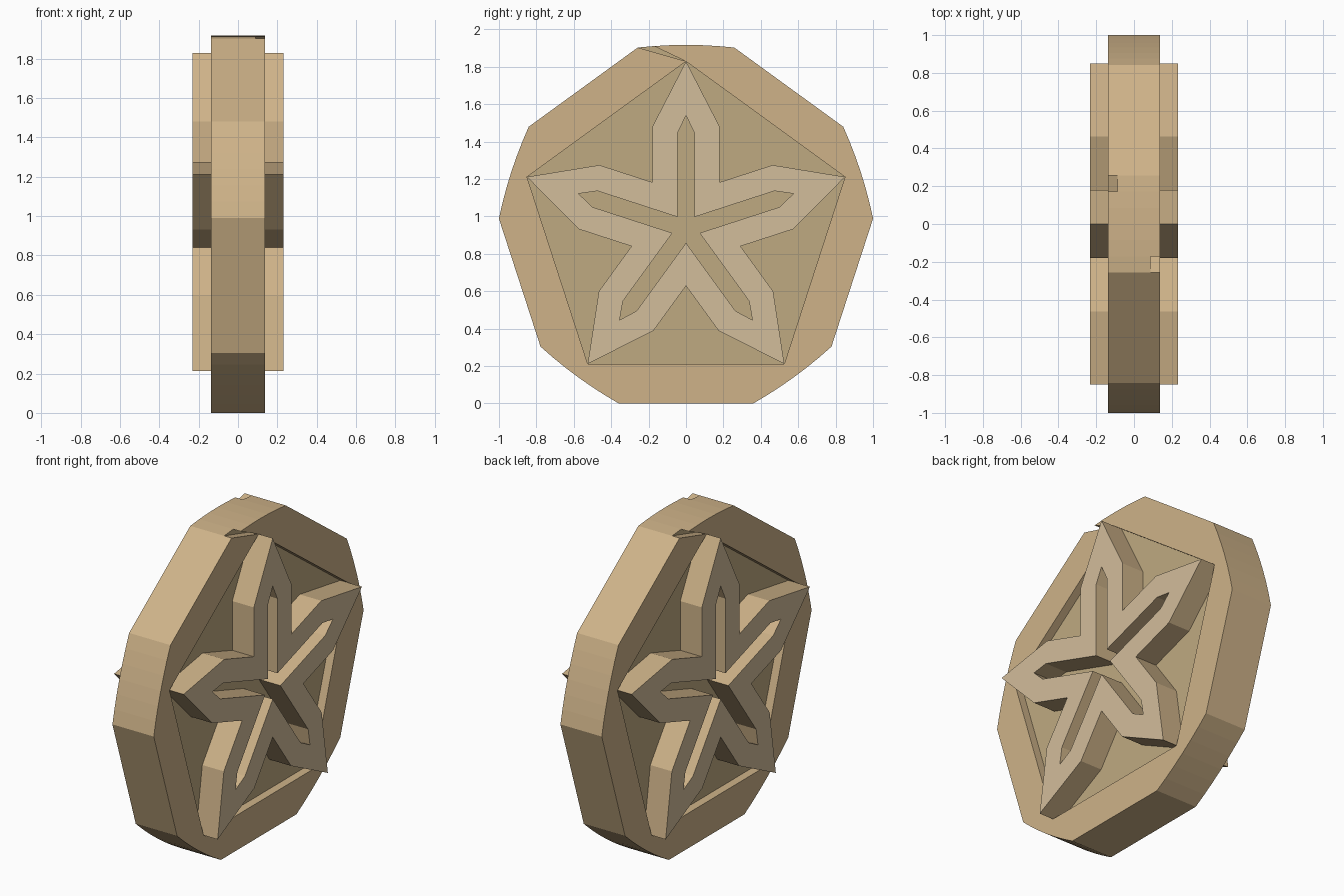
import bpy, bmesh, math

if "Cube" in bpy.data.objects:
    bpy.data.objects.remove(bpy.data.objects["Cube"])

CZ = 0.935                       # height of the disc centre
FLOOR, FACE, STAR = 0.088, 0.138, 0.232   # half depths along x


def material(name, rgb):
    m = bpy.data.materials.new(name)
    m.diffuse_color = (*rgb, 1)
    m.use_nodes = True
    m.node_tree.nodes["Principled BSDF"].inputs["Base Color"].default_value = m.diffuse_color
    return m


TAN = material("tan", (0.62, 0.45, 0.25))
DARK = material("dark_tan", (0.52, 0.40, 0.22))
PALE = material("pale_tan", (0.65, 0.51, 0.33))


def turn(p, k):
    """Rotate a (y, z) point clockwise by k fifths of a turn."""
    a = math.radians(72 * k)
    y, z = p
    return (y * math.cos(a) + z * math.sin(a), z * math.cos(a) - y * math.sin(a))


def slab(name, cells, x0, x1, side, wall, cap):
    """Extrude flat cells from x0 to x1; side=-1 turns the part to the back."""
    bm = bmesh.new()
    for cell in cells:
        bm.faces.new([bm.verts.new((x0, y, z)) for y, z in cell])
    bmesh.ops.remove_doubles(bm, verts=bm.verts[:], dist=1e-5)
    ext = bmesh.ops.extrude_face_region(bm, geom=bm.faces[:], use_keep_orig=True)
    for g in ext["geom"]:
        if isinstance(g, bmesh.types.BMVert):
            g.co.x = x1
    bmesh.ops.recalc_face_normals(bm, faces=bm.faces[:])
    for f in bm.faces:
        f.material_index = 1 if abs(f.normal.x) > 0.9 else 0
    for v in bm.verts:
        v.co = (v.co.x * side, v.co.y * side, v.co.z + CZ)
    me = bpy.data.meshes.new(name)
    bm.to_mesh(me)
    bm.free()
    me.materials.append(wall)
    me.materials.append(cap)
    ob = bpy.data.objects.new(name, me)
    bpy.context.collection.objects.link(ob)
    return ob


# Ten-cornered outline: five shallow arcs joined by straight chords
N = 6
arc = [(0.258 * t, 0.968 + 0.014 * (1 - t * t))
       for t in (2 * i / N - 1 for i in range(N + 1))]
arcs = [[turn(p, k) for p in arc] for k in range(5)]
tips = [turn((0, 0.894), k) for k in range(5)]

# Rim around the five-sided recess, with a small notch beside the top tip
rim = []
for k in range(5):
    n = (k + 1) % 5
    rim += [(tips[k], arcs[k][i], arcs[k][i + 1]) for i in range(N) if (k, i) != (0, 0)]
    rim.append((tips[k], arcs[k][-1], arcs[n][0], tips[n]))

# Star frame: outer outline and inner slot share the same point layout


def star_loop(half, shoulder, tip):
    notch = turn((0, half / math.sin(math.radians(36))), 0.5)
    arm = [(-half, shoulder), (0, tip), (half, shoulder), notch]
    return [turn(p, k) for k in range(5) for p in arm]


outer = star_loop(0.18, 0.545, 0.894)
inner = star_loop(0.045, 0.512, 0.604)
M = len(outer)
frame = [(outer[i], outer[(i + 1) % M], inner[(i + 1) % M], inner[i]) for i in range(M)]

slab("disc_core", [[p for a in arcs for p in a]], -FLOOR, FLOOR, 1, TAN, DARK)
for label, side in (("right", 1), ("left", -1)):
    slab("rim_" + label, rim, FLOOR, FACE, side, TAN, TAN)
    slab("star_" + label, frame, FLOOR, STAR, side, TAN, PALE)
